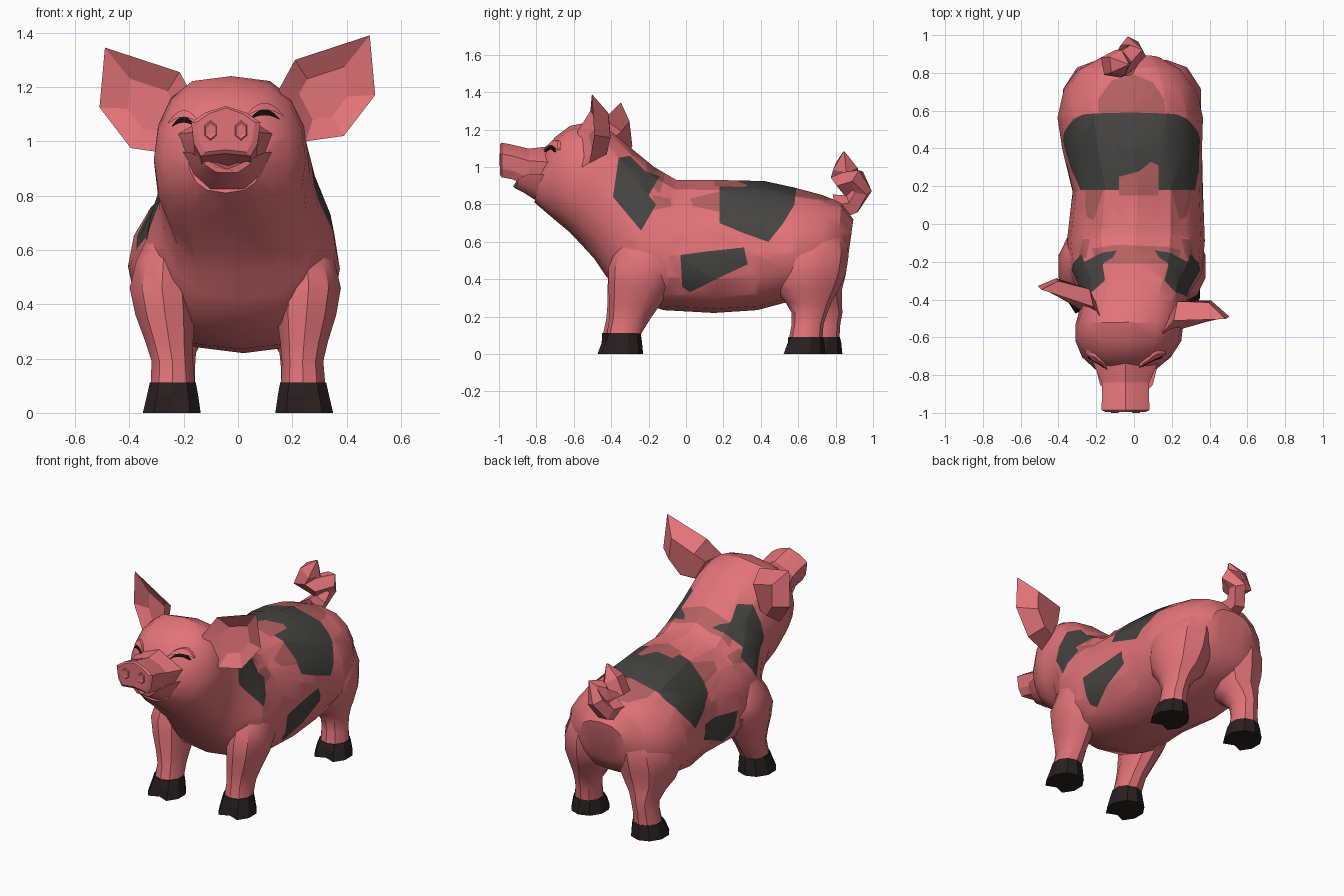
import bpy, bmesh, math
from mathutils import Vector
from mathutils.bvhtree import BVHTree

if "Cube" in bpy.data.objects:
    bpy.data.objects.remove(bpy.data.objects["Cube"])


def material(name, rgb):
    m = bpy.data.materials.new(name)
    m.diffuse_color = (*rgb, 1)
    m.use_nodes = True
    m.node_tree.nodes["Principled BSDF"].inputs["Base Color"].default_value = m.diffuse_color
    return m


PINK = material("pink skin", (0.76, 0.172, 0.188))
MUTED = material("dusky pink", (0.47, 0.12, 0.12))
DARK = material("dark spot", (0.06, 0.058, 0.054))
HOOF = material("hoof brown", (0.022, 0.014, 0.014))
BLACK = material("eye black", (0.006, 0.005, 0.005))


def make(name, verts, faces, mats=(PINK,), angle=30, edit=None):
    """Mesh object with clean normals; edit(bm) may refine it."""
    bm = bmesh.new()
    vs = [bm.verts.new(v) for v in verts]
    for f in faces:
        bm.faces.new([vs[i] for i in f])
    bmesh.ops.recalc_face_normals(bm, faces=bm.faces)
    if edit:
        edit(bm)
    me = bpy.data.meshes.new(name)
    bm.to_mesh(me)
    bm.free()
    for m in mats:
        me.materials.append(m)
    ob = bpy.data.objects.new(name, me)
    bpy.context.collection.objects.link(ob)
    bpy.ops.object.select_all(action='DESELECT')
    ob.select_set(True)
    bpy.context.view_layer.objects.active = ob
    bpy.ops.object.shade_smooth_by_angle(angle=math.radians(angle))
    return ob


def loft(name, rings, **kw):
    """Skin a list of equal rings and cap both ends."""
    n = len(rings[0])
    verts = [p for r in rings for p in r]
    faces = [(i * n + j, i * n + (j + 1) % n, (i + 1) * n + (j + 1) % n, (i + 1) * n + j)
             for i in range(len(rings) - 1) for j in range(n)]
    faces += [tuple(range(n)), tuple(range(len(verts) - n, len(verts)))]
    return make(name, verts, faces, **kw)


# --- body, neck and head: (top y, z, bottom y, z, centre x, half width, egg shape)
SECTIONS = [
    (-0.76, 1.08, -0.81, 0.81, -0.045, 0.14, 1.0),
    (-0.70, 1.16, -0.71, 0.725, -0.04, 0.235, 0.95),
    (-0.62, 1.22, -0.62, 0.65, -0.03, 0.28, 1.0),
    (-0.52, 1.24, -0.55, 0.575, -0.025, 0.285, 1.1),
    (-0.40, 1.19, -0.49, 0.51, -0.01, 0.275, 1.1),
    (-0.28, 1.09, -0.43, 0.42, 0.005, 0.295, 0.95),
    (-0.17, 1.00, -0.33, 0.31, 0.01, 0.35, 0.8),
    (-0.05, 0.93, -0.12, 0.235, 0.01, 0.365, 0.8),
    (0.20, 0.93, 0.15, 0.22, 0.02, 0.345, 0.8),
    (0.42, 0.925, 0.38, 0.235, -0.01, 0.37, 0.8),
    (0.58, 0.89, 0.55, 0.28, -0.02, 0.385, 0.8),
    (0.73, 0.85, 0.71, 0.33, -0.02, 0.35, 0.85),
    (0.83, 0.81, 0.80, 0.38, -0.02, 0.28, 0.9),
    (0.895, 0.72, 0.86, 0.47, -0.02, 0.16, 1.0),
]


def section(ty, tz, by, bz, cx, hw, w, n=16):
    ring = []
    for i in range(n):
        a = 2 * math.pi * i / n
        u = ((1 - math.cos(a)) / 2) ** w
        s = math.copysign(abs(math.sin(a)) ** 0.72, math.sin(a)) if i % (n // 2) else 0
        ring.append(Vector((cx + hw * s, ty + (by - ty) * u, tz + (bz - tz) * u)))
    return ring


# Spot outlines: (material index, projection axis, points)
SPOTS = [
    (1, 0, [(-.18, .85), (-.08, .83), (-.08, .79), (-.17, .77)]),
    (1, 0, [(.02, .83), (.18, .87), (.18, .76), (.04, .79)]),
    (1, 2, [(-.19, .57), (.17, .57), (.16, .66), (.1, .75), (0, .79), (-.12, .76), (-.19, .66)]),
    (1, 2, [(-.22, -.13), (-.1, -.11), (.17, -.12), (.25, -.14), (.22, -.21), (-.2, -.21)]),
    (2, 0, [(-.36, 1.05), (-.30, 1.06), (-.22, .98), (-.14, .95), (-.20, .85),
            (-.16, .80), (-.24, .66), (-.34, .78), (-.39, .84)]),
    (2, 0, [(.18, .97), (.18, .70), (.30, .65), (.44, .60), (.52, .70), (.58, .80), (.60, .97)]),
    (2, 0, [(-.03, .53), (.12, .55), (.31, .57), (.33, .48), (.20, .42), (.02, .33), (-.02, .36)]),
    (1, 2, [(-.08, .15), (.13, .15), (.13, .31), (.09, .33), (.03, .28), (-.08, .25)]),
]


def inside(p, poly):
    hit = False
    for (ax, ay), (bx, by) in zip(poly, poly[1:] + poly[:1]):
        if (ay > p[1]) != (by > p[1]) and p[0] < ax + (p[1] - ay) * (bx - ax) / (by - ay):
            hit = not hit
    return hit


def paint_spots(bm):
    """Cut each spot outline into the skin, then colour what lies inside."""
    bmesh.ops.triangulate(bm, faces=bm.faces)
    for _, axis, poly in SPOTS:
        i, j = (1, 2) if axis == 0 else (0, 1)
        lo = [min(p[k] for p in poly) for k in (0, 1)]
        hi = [max(p[k] for p in poly) for k in (0, 1)]
        for a, b in zip(poly, poly[1:] + poly[:1]):
            faces = []
            for f in bm.faces:
                ps = [(v.co[i], v.co[j]) for v in f.verts]
                if (axis == 0 or f.normal.z > 0) and all(
                        max(p[k] for p in ps) > lo[k] and min(p[k] for p in ps) < hi[k] for k in (0, 1)):
                    faces.append(f)
            co, no = Vector((0, 0, 0)), Vector((0, 0, 0))
            co[i], co[j] = a
            no[i], no[j] = b[1] - a[1], a[0] - b[0]
            geom = faces + list({e for f in faces for e in f.edges}) + list({v for f in faces for v in f.verts})
            bmesh.ops.bisect_plane(bm, geom=geom, plane_co=co, plane_no=no.normalized(), dist=1e-5)
    for f in bm.faces:
        c = f.calc_center_median()
        for index, axis, poly in SPOTS:
            p = (c.y, c.z) if axis == 0 else (c.x, c.y)
            if (axis == 0 or f.normal.z > 0) and inside(p, poly):
                f.material_index = index


body = loft("body_and_head", [section(*s) for s in SECTIONS], mats=(PINK, MUTED, DARK), edit=paint_spots)

# --- snout, widening a little into a flat disc
DISC = [(0, 1.13), (.075, 1.105), (.125, 1.07), (.115, .99), (.09, .945), (0, .955)]
DISC += [(-x, z) for x, z in DISC[4:0:-1]]
snout_rings = [[(-.045 + x * sx, y, 1.03 + (z - 1.03) * sz + dz) for x, z in DISC]
               for y, sx, sz, dz in [(-.995, .85, .88, .005), (-.985, 1.02, 1, 0), (-.93, 1.0, 1, -.01),
                                     (-.84, 1.0, 1.08, -.04), (-.70, 1.5, 1.5, -.065)]]
loft("snout", snout_rings, angle=20)

# --- lower jaw with a shallow smile
jaw_rings = [[(-.04 + hw * x, y + .03 * abs(x), zt + (zb - zt) * u + lift * abs(x))
              for x, u in [(-1, 0), (0, .1), (1, 0), (.8, .65), (.4, 1), (-.4, 1), (-.8, .65)]]
             for y, hw, zt, zb, lift in [(-.925, .10, .90, .87, .04), (-.88, .14, .915, .845, .045),
                                         (-.80, .16, .93, .80, .03), (-.66, .22, .95, .77, 0)]]
loft("lower_jaw", jaw_rings, angle=40)

# --- nostrils as thin raised rims on the disc
for side in (-1, 1):
    pts = [(-.045 + side * .056 + r * .026 * math.cos(a), y, 1.04 + r * .037 * math.sin(a))
           for r, y in ((1, -.996), (.85, -1.0), (.55, -.9965)) for a in [math.pi * (k + .5) / 3 for k in range(6)]]
    make("nostril", pts, [tuple(range(12, 18))] + [(o + k, o + (k + 1) % 6, o + 6 + (k + 1) % 6, o + 6 + k)
                                                  for o in (0, 6) for k in range(6)], angle=10)

# --- closed smiling eyes and the lids above them, laid on the head
tree = BVHTree.FromObject(body, bpy.context.evaluated_depsgraph_get())


def crescent(name, cx, cz, hw, rise, thick, lift, mat):
    pts, n = [], 7
    for k in range(n):
        t = 2 * k / (n - 1) - 1
        for dz in (0, thick * (1 - t * t) + .004):
            p = Vector((cx + hw * t, -2, cz + rise * (1 - t * t) + dz))
            hit = tree.ray_cast(p, Vector((0, 1, 0)))[0]
            pts.append((p.x, (hit.y if hit else -.68) - lift, p.z))
    back = [(x, y + lift + .02, z) for x, y, z in pts]
    m = 2 * n
    faces = []
    for k in range(0, m - 2, 2):
        faces += [(k, k + 1, k + 3, k + 2), (k + m, k + m + 2, k + m + 3, k + m + 1),
                  (k, k + 2, k + m + 2, k + m), (k + 1, k + m + 1, k + m + 3, k + 3)]
    faces += [(0, m, m + 1, 1), (m - 2, m - 1, 2 * m - 1, 2 * m - 2)]
    make(name, pts + back, faces, mats=(mat,))


for cx, cz, hw in ((-.2, 1.053, .043), (.098, 1.08, .054)):
    crescent("eye", cx, cz, hw, .016, .018, .009, BLACK)
    crescent("eyelid", cx, cz + .012, hw + .015, .024, .022, .018, PINK)

# --- ears: rim, hollow front, bulging back
EAR = [(.15, 1.19, -.03), (.21, 1.30, .03), (.485, 1.39, 0), (.505, 1.17, .01), (.39, 1.02, 0), (.25, 1.0, -.02)]


def ear(name, sx, dx, dz, yaw, y0, bulge):
    def place(x, z, y):
        return Vector((sx * x + dx, y0 + yaw * (x - .15) + y, z + dz))
    rim = [place(*p) for p in EAR]
    hollow = [place(.30 + (x - .30) * .5, 1.16 + (z - 1.16) * .5, y + .05) for x, z, y in EAR]
    back = [place(.26 + (x - .26) * .6, 1.14 + (z - 1.14) * .6, y + bulge) for x, z, y in EAR]
    faces = [tuple(range(6, 12)), tuple(range(12, 18))]
    for k in range(6):
        q = (k + 1) % 6
        faces += [(k, q, q + 6, k + 6), (q, k, k + 12, q + 12)]
    make(name, rim + hollow + back, faces, angle=15)


ear("left_ear", 1, 0, 0, .14, -.55, .10)
ear("right_ear", -1, -.005, -.045, .44, -.495, .085)


# --- legs: rings of (z, x, y, radius x, radius y, share of foot offset), then a cloven hoof
def oval(z, x, y, rx, ry, notch=0.0, n=10):
    ring = [Vector((x + rx * math.sin(2 * math.pi * k / n), y - ry * math.cos(2 * math.pi * k / n), z))
            for k in range(n)]
    ring[0].y += notch
    return ring


FRONT = [(.66, .25, -.21, .07, .10, 0), (.56, .265, -.215, .105, .16, 0), (.46, .27, -.225, .125, .19, 0),
         (.36, .26, -.245, .115, .17, .2), (.26, .248, -.275, .092, .135, .5), (.19, .24, -.30, .08, .11, .8),
         (.10, .24, -.335, .086, .09, 1)]
HIND = [(.74, .14, .67, .09, .12, 0), (.64, .16, .665, .16, .19, 0), (.53, .18, .655, .19, .215, 0),
        (.43, .19, .645, .185, .21, 0), (.34, .20, .645, .15, .17, .2), (.28, .22, .655, .105, .125, .6),
        (.22, .23, .66, .08, .095, .9), (.16, .235, .65, .08, .085, 1), (.08, .24, .64, .086, .09, 1)]
for name, prof, sx, shift in (("front_leg", FRONT, 1, 0), ("front_leg", FRONT, -1, -.02),
                              ("hind_leg", HIND, 1, 0), ("hind_leg", HIND, -1, .09)):
    loft(name, [oval(z, sx * x - .01 * (1 - w), y + shift * w, rx, ry) for z, x, y, rx, ry, w in prof], angle=35)
    top, y = prof[-1][0], prof[-1][2] + shift
    loft("hoof", [oval(top + .012, sx * .24, y, .089, .093), oval(.06, sx * .241, y - .008, .10, .108, .02),
                  oval(0, sx * .244, y - .018, .112, .124, .05)], mats=(HOOF,), angle=15)

# --- curly tail: a five-sided tube along a loop, ending in a fat pointed curl
PATH = [(-.05, .80, .78, .075), (-.05, .89, .80, .06), (-.02, .94, .875, .055), (.01, .915, .935, .06),
        (-.05, .865, .91, .07), (-.105, .845, .945, .08), (-.075, .85, 1.0, .07), (-.03, .845, 1.08, .006)]
tail = []
for k, (x, y, z, r) in enumerate(PATH):
    d = (Vector(PATH[min(k + 1, 7)][:3]) - Vector(PATH[max(k - 1, 0)][:3])).normalized()
    u = d.cross(Vector((.5, 0, .3)) if abs(d.x) < .8 else Vector((0, 0, 1))).normalized()
    if tail:
        u = last - d * last.dot(d)
        u.normalize()
    last, v = u, d.cross(u)
    tail.append([Vector((x, y, z)) + r * (u * math.cos(a) + v * math.sin(a))
                 for a in [2 * math.pi * i / 5 for i in range(5)]])
loft("curly_tail", tail, angle=15)
